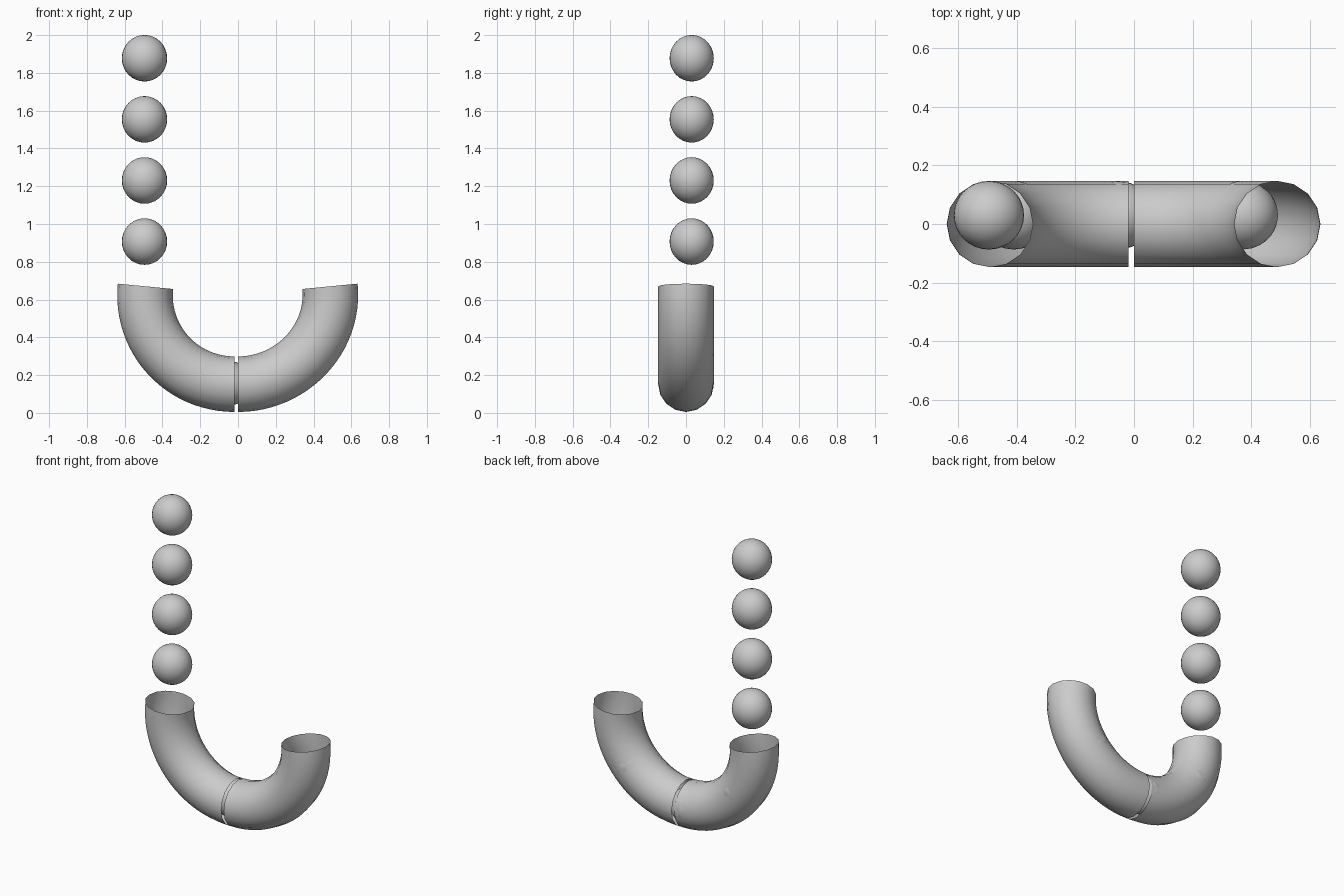
import bpy, math
from mathutils import Vector
from mathutils.geometry import interpolate_bezier

if "Cube" in bpy.data.objects:
    bpy.data.objects.remove(bpy.data.objects["Cube"])

TUBE_R, SIDES, STEPS = 0.147, 16, 25
TILT = math.radians(5.5)


def smooth(obj):
    for p in obj.data.polygons:
        p.use_smooth = True


def half_path(seam_x, end_x):
    """Centre line of one half of the U, from the seam up to the mouth."""
    side = 1 if end_x > 0 else -1
    a, b = Vector((seam_x, 0, 0.152)), Vector((end_x, 0, 0.67))
    h1 = a + Vector((side * 0.282, 0, 0))
    h2 = b - 0.282 * Vector((-side * math.sin(TILT), 0, math.cos(TILT)))
    return interpolate_bezier(a, h1, h2, b, STEPS)


def tube(name, path):
    """Open, single-walled pipe swept along a path in the XZ plane."""
    side = 1 if path[-1].x > 0 else -1
    verts, faces = [], []
    for i, p in enumerate(path):
        if i == 0:
            t = Vector((side, 0, 0))
        elif i == len(path) - 1:
            t = Vector((-side * math.sin(TILT), 0, math.cos(TILT)))
        else:
            t = (path[i + 1] - path[i - 1]).normalized()
        n = Vector((-t.z, 0, t.x)) * side
        for k in range(SIDES):
            a = math.tau * k / SIDES
            verts.append(p + TUBE_R * (math.cos(a) * n + math.sin(a) * Vector((0, 1, 0))))
    for i in range(len(path) - 1):
        for k in range(SIDES):
            k2 = (k + 1) % SIDES
            f = (i * SIDES + k, i * SIDES + k2, (i + 1) * SIDES + k2, (i + 1) * SIDES + k)
            faces.append(f if side < 0 else f[::-1])
    mesh = bpy.data.meshes.new(name)
    mesh.from_pydata(verts, [], faces)
    # outward normals
    f0 = mesh.polygons[0]
    if f0.normal.dot(f0.center - (path[0] + path[1]) / 2) < 0:
        mesh.flip_normals()
    obj = bpy.data.objects.new(name, mesh)
    bpy.context.collection.objects.link(obj)
    smooth(obj)


def ball(name, x, z, angle=0):
    bpy.ops.mesh.primitive_uv_sphere_add(segments=32, ring_count=16, radius=1,
                                         location=(x, 0.03, z), rotation=(0, angle, 0))
    obj = bpy.context.object
    obj.name = name
    obj.scale = (0.12, 0.117, 0.123)
    smooth(obj)


# U-shaped pipe in two halves with a narrow gap
tube("left_pipe", half_path(-0.018, -0.49))
tube("right_pipe", half_path(0.0, 0.487))

# Balls falling into the left mouth
for i in range(4):
    ball(f"falling_ball_{i + 1}", -0.495, 0.907 + 0.3235 * i)

# Balls rolling inside the pipe
ball("inner_ball_left", -0.41, 0.365, math.radians(-30))
ball("inner_ball_middle", -0.055, 0.157, math.radians(-90))
ball("inner_ball_right", 0.37, 0.325, math.radians(40))
